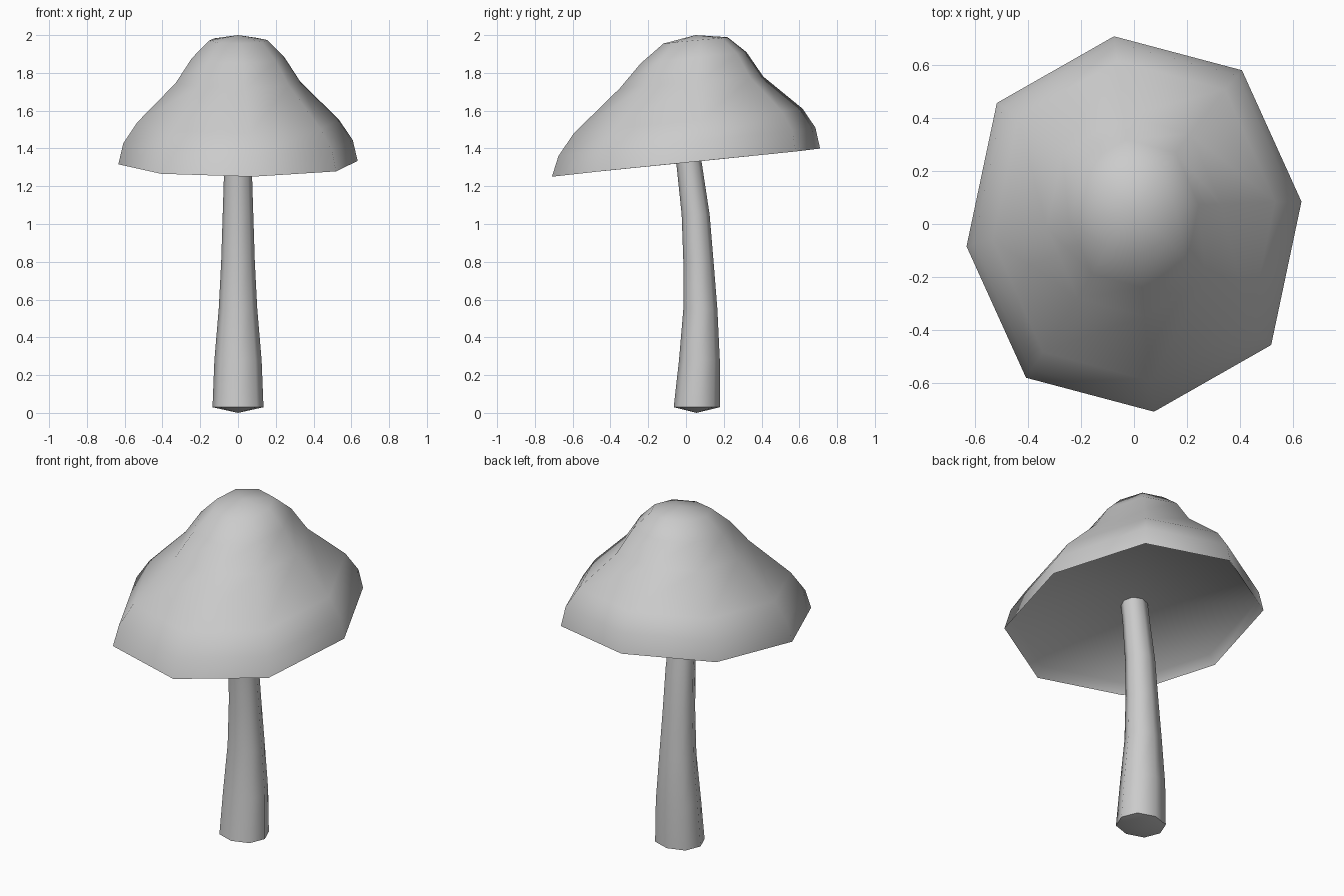
import bpy, bmesh
from math import cos, sin, pi, radians

if "Cube" in bpy.data.objects:
    bpy.data.objects.remove(bpy.data.objects["Cube"])

SIDES = 8


def loft(name, rings, start_pole, end_pole, turn=0.0):
    """Skin a stack of tilted elliptical rings: (rx, ry, centre_y, z, slope)."""
    bm = bmesh.new()
    loops = []
    for rx, ry, cy, z, slope in rings:
        loop = []
        for i in range(SIDES):
            a = turn + 2 * pi * i / SIDES
            y = ry * sin(a)
            # the corners between the axes bulge out a little
            k = 1.0 + 0.035 * (i % 2)
            loop.append(bm.verts.new((rx * k * cos(a), cy + y * k, z + slope * y)))
        loops.append(loop)
    for a, b in zip(loops, loops[1:]):
        for i in range(SIDES):
            j = (i + 1) % SIDES
            bm.faces.new((a[i], a[j], b[j], b[i]))
    for loop, pole in ((loops[0], start_pole), (loops[-1], end_pole)):
        tip = bm.verts.new(pole)
        for i in range(SIDES):
            bm.faces.new((loop[i], loop[(i + 1) % SIDES], tip))
    bmesh.ops.recalc_face_normals(bm, faces=bm.faces)
    mesh = bpy.data.meshes.new(name)
    bm.to_mesh(mesh)
    bm.free()
    ob = bpy.data.objects.new(name, mesh)
    bpy.context.collection.objects.link(ob)
    bpy.ops.object.select_all(action='DESELECT')
    ob.select_set(True)
    bpy.context.view_layer.objects.active = ob
    bpy.ops.object.shade_smooth_by_angle(angle=radians(60))
    return ob


# Cap: hollow underside, tilted rim, then the bell-shaped outside up to the tip
loft("mushroom_cap", [
    (0.600, 0.675, 0.000, 1.375, 0.105),
    (0.638, 0.715, 0.000, 1.325, 0.105),
    (0.612, 0.685, 0.005, 1.435, 0.110),
    (0.538, 0.610, 0.012, 1.545, 0.107),
    (0.332, 0.382, 0.030, 1.750, 0.080),
    (0.247, 0.282, 0.040, 1.880, 0.107),
    (0.156, 0.171, 0.050, 1.972, 0.100),
], (0, 0.01, 1.42), (0, 0.05, 2.0), turn=radians(6.8))

# Stem: tapered and gently bent, with a blunt rounded foot
loft("mushroom_stem", [
    (0.135, 0.122, 0.057, 0.03, 0),
    (0.125, 0.108, 0.071, 0.28, 0),
    (0.102, 0.090, 0.076, 0.55, 0),
    (0.089, 0.080, 0.066, 0.80, 0),
    (0.081, 0.074, 0.051, 1.05, 0),
    (0.073, 0.068, 0.019, 1.30, 0),
    (0.072, 0.067, 0.000, 1.43, 0),
], (0, 0.055, 0.0), (0, 0.0, 1.44))
